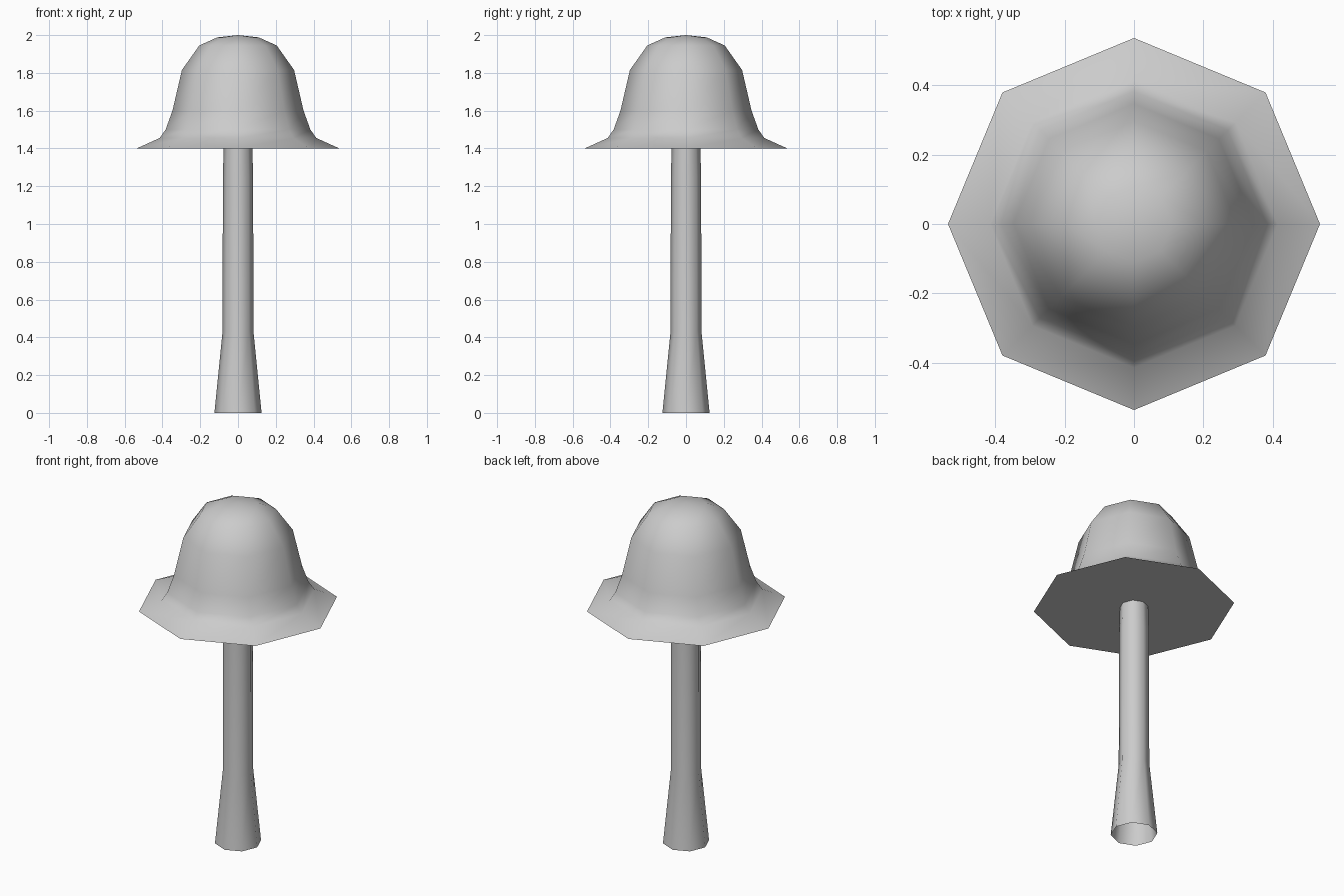
import bpy, bmesh, math

if "Cube" in bpy.data.objects:
    bpy.data.objects.remove(bpy.data.objects["Cube"])

SIDES = 8


def lathe(name, profile, cap_first=False):
    """Spin (radius, z) points into an 8-sided shell; radius 0 makes a pole."""
    bm = bmesh.new()
    rings = []
    for r, z in profile:
        if r == 0:
            rings.append([bm.verts.new((0, 0, z))] * SIDES)
        else:
            angles = [math.tau * i / SIDES for i in range(SIDES)]
            rings.append([bm.verts.new((r * math.cos(a), r * math.sin(a), z)) for a in angles])
    for low, high in zip(rings, rings[1:]):
        for i in range(SIDES):
            j = (i + 1) % SIDES
            quad = [low[i], low[j], high[j], high[i]]
            bm.faces.new(list(dict.fromkeys(quad)))
    if cap_first:
        bm.faces.new(rings[0][::-1])
    mesh = bpy.data.meshes.new(name)
    bm.to_mesh(mesh)
    bm.free()
    obj = bpy.data.objects.new(name, mesh)
    bpy.context.collection.objects.link(obj)
    bpy.ops.object.select_all(action='DESELECT')
    obj.select_set(True)
    bpy.context.view_layer.objects.active = obj
    bpy.ops.object.shade_smooth_by_angle(angle=math.radians(60))
    return obj


# Stem: flared foot, open at the bottom
lathe("stem", [(0.125, 0), (0.082, 0.43), (0.08, 1.25), (0.076, 1.4)])

# Bell-shaped cap with wide brim and flat underside
lathe("cap", [(0.537, 1.4), (0.415, 1.455), (0.383, 1.5), (0.347, 1.6),
              (0.297, 1.815), (0.205, 1.945), (0.11, 1.988), (0, 2.0)], cap_first=True)
